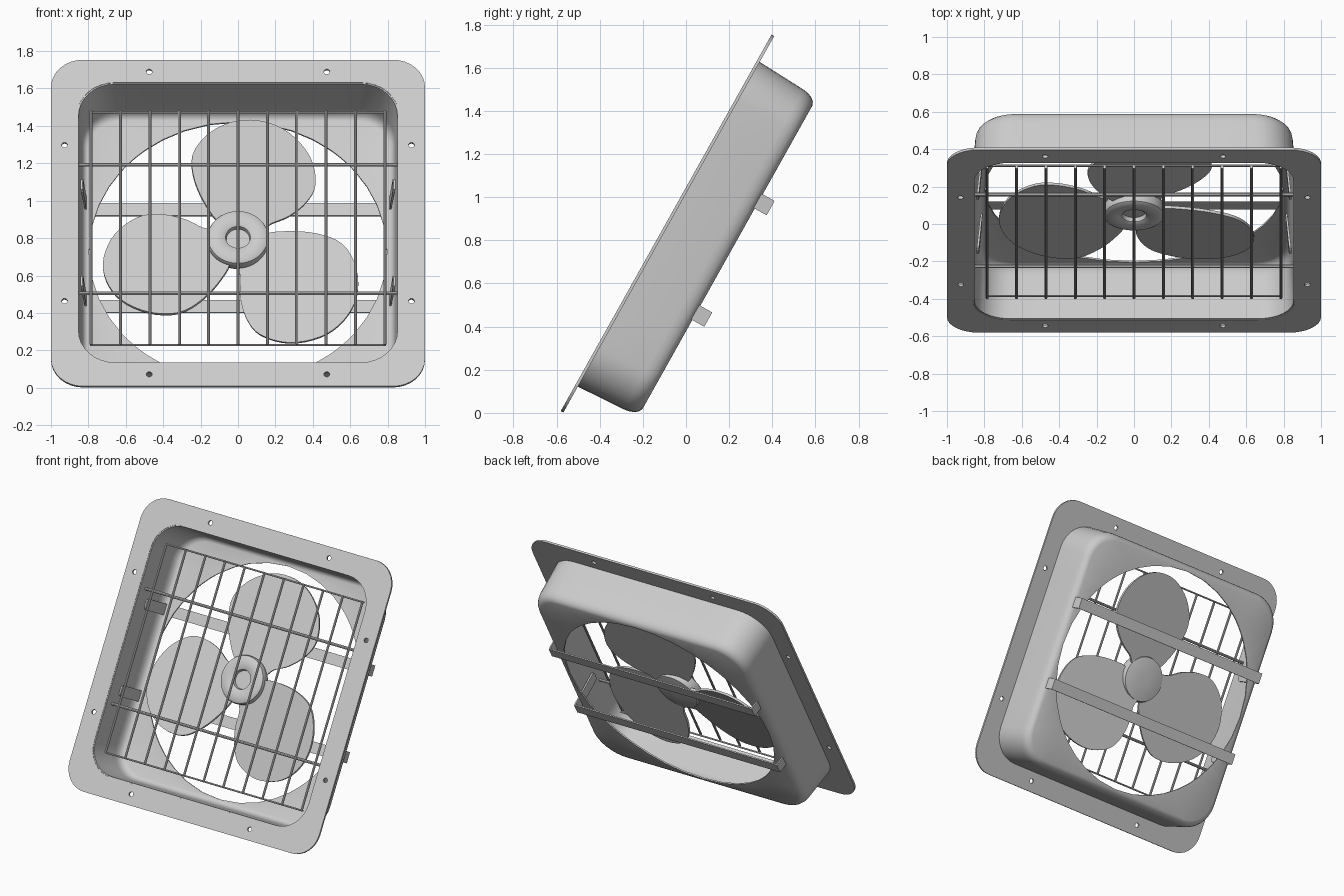
import bpy, bmesh, math
from mathutils import Matrix, Vector

if "Cube" in bpy.data.objects:
    bpy.data.objects.remove(bpy.data.objects["Cube"])

# Fan space: x right, y up along the tilted frame, z toward the front
TILT = Matrix.Translation((0, -0.092, 0.881)) @ Matrix.Rotation(math.radians(60.75), 4, 'X')


def make(name, verts, faces, thickness=0, offset=0, smooth=True):
    me = bpy.data.meshes.new(name)
    me.from_pydata([Vector(v) for v in verts], [], faces)
    bm = bmesh.new()
    bm.from_mesh(me)
    bmesh.ops.recalc_face_normals(bm, faces=bm.faces)
    bm.to_mesh(me)
    bm.free()
    ob = bpy.data.objects.new(name, me)
    bpy.context.collection.objects.link(ob)
    ob.matrix_world = TILT
    bpy.ops.object.select_all(action='DESELECT')
    bpy.context.view_layer.objects.active = ob
    ob.select_set(True)
    if thickness:
        mod = ob.modifiers.new("Solidify", 'SOLIDIFY')
        mod.thickness, mod.offset = thickness, offset
        bpy.ops.object.modifier_apply(modifier=mod.name)
    if smooth:
        bpy.ops.object.shade_smooth_by_angle(angle=math.radians(35))
    return ob


def loft(name, loops, closed_ends=False, **kw):
    n = len(loops[0])
    verts = [p for lp in loops for p in lp]
    faces = [(k*n+i, k*n+(i+1) % n, (k+1)*n+(i+1) % n, (k+1)*n+i)
             for k in range(len(loops)-1) for i in range(n)]
    if closed_ends:
        faces += [tuple(range(n))[::-1], tuple(range((len(loops)-1)*n, len(loops)*n))]
    return make(name, verts, faces, **kw)


def rounded_square(h, r, z, corner=8, side=8):
    pts, c = [], h - r
    for q in range(4):
        rot = Matrix.Rotation(q*math.pi/2, 3, 'Z')
        for i in range(corner+1):
            a = i/corner*math.pi/2
            pts.append(rot @ Vector((c+r*math.cos(a), c+r*math.sin(a), z)))
        for i in range(1, side):
            pts.append(rot @ Vector((c-2*c*i/side, h, z)))
    return pts


def ring(r, z, n=48, cx=0, cy=0):
    return [Vector((cx+r*math.cos(2*math.pi*i/n), cy+r*math.sin(2*math.pi*i/n), z)) for i in range(n)]


def rod(name, a, b, r):
    a, b = Vector(a), Vector(b)
    rot = (b-a).to_track_quat('Z', 'Y')
    loft(name, [[p + rot @ q for q in ring(r, 0, 8)] for p in (a, b)], closed_ends=True)


# Mounting flange with eight screw holes
flange = loft("flange", [rounded_square(1.0, 0.17, -0.007), rounded_square(0.86, 0.2, -0.007)],
              thickness=0.014, smooth=False)
for s in (-1, 1):
    for t in (-1, 1):
        for x, y in ((s*0.475, t*0.927), (s*0.927, t*0.478)):
            cut = loft("hole_cutter", [ring(0.016, -0.1, 12, x, y), ring(0.016, 0.1, 12, x, y)],
                       closed_ends=True, smooth=False)
            cut.hide_render = True
            bpy.context.view_layer.update()
            bpy.context.view_layer.objects.active = flange
            mod = flange.modifiers.new("Hole", 'BOOLEAN')
            mod.operation, mod.object, mod.solver = 'DIFFERENCE', cut, 'EXACT'
            bpy.ops.object.modifier_apply(modifier=mod.name)
            bpy.data.objects.remove(cut)

# Tapered housing, rounded at the back, with a round opening
sections = [(0.858, 0.2, 0), (0.845, 0.2, -0.25), (0.841, 0.2, -0.275),
            (0.832, 0.195, -0.297), (0.819, 0.19, -0.312), (0.803, 0.18, -0.318)]
loops = [rounded_square(h, r, -0.003 + z) for h, r, z in sections]
loops.append([Vector((p.x, p.y, 0)).normalized()*0.797 + Vector((0, 0, -0.321)) for p in loops[-1]])
loft("housing", loops, thickness=0.01)

# Wire guard
for i in range(-5, 6):
    rod("guard_upright", (i*0.157, -0.715, -0.053), (i*0.157, 0.715, -0.053), 0.008)
for s in (-1, 1):
    rod("guard_edge", (-0.79, s*0.712, -0.064), (0.79, s*0.712, -0.064), 0.006)
    rod("guard_crossbar", (-0.852, s*0.393, -0.066), (0.852, s*0.393, -0.066), 0.01)

# Rear straps whose bent ends run inside the housing
arm = [(0.836, -0.10, 0.018), (0.835, -0.107, 0.031), (0.833, -0.122, 0.038),
       (0.808, -0.385, 0.038)]
path = [(-x, z, w) for x, z, w in arm] + arm[::-1]
for s in (-1, 1):
    verts = [(x, s*0.296 + e*w, z) for x, z, w in path for e in (-1, 1)]
    faces = [(2*i, 2*i+1, 2*i+3, 2*i+2) for i in range(len(path)-1)]
    make("rear_strap", verts, faces, thickness=0.012, smooth=False)

# Hub with a recessed centre and a shallow domed back
hub = [(0.05, -0.18), (0.062, -0.18), (0.066, -0.156), (0.075, -0.15), (0.11, -0.144), (0.145, -0.147),
       (0.16, -0.156), (0.165, -0.17), (0.163, -0.2), (0.155, -0.228), (0.10, -0.238), (0.04, -0.24)]
loft("hub", [ring(r, z) for r, z in hub], closed_ends=True)

# Three pitched, egg-shaped blades
outline = [(0.08, -0.09), (0.15, -0.15), (0.22, -0.235), (0.33, -0.31), (0.45, -0.335), (0.60, -0.275),
           (0.71, -0.145), (0.745, 0), (0.71, 0.15), (0.60, 0.275), (0.45, 0.335), (0.3, 0.295),
           (0.16, 0.2), (0.08, 0.1)]
P = [Vector(p) for p in outline]
curve = []
for i in range(len(P)):
    a, b, c, d = (P[(i+k) % len(P)] for k in (-1, 0, 1, 2))
    for u in (0, 0.25, 0.5, 0.75):
        curve.append(0.5*(2*b + (c-a)*u + (2*a-5*b+4*c-d)*u*u + (3*b-a-3*c+d)*u**3))
for k in range(3):
    rot = Matrix.Rotation(math.radians(79 + 120*k), 3, 'Z')
    verts = [rot @ Vector((p.x, p.y, -0.205 + 0.13*p.y)) for p in curve]
    make("blade", verts, [tuple(range(len(verts)))], thickness=0.016, smooth=True)
